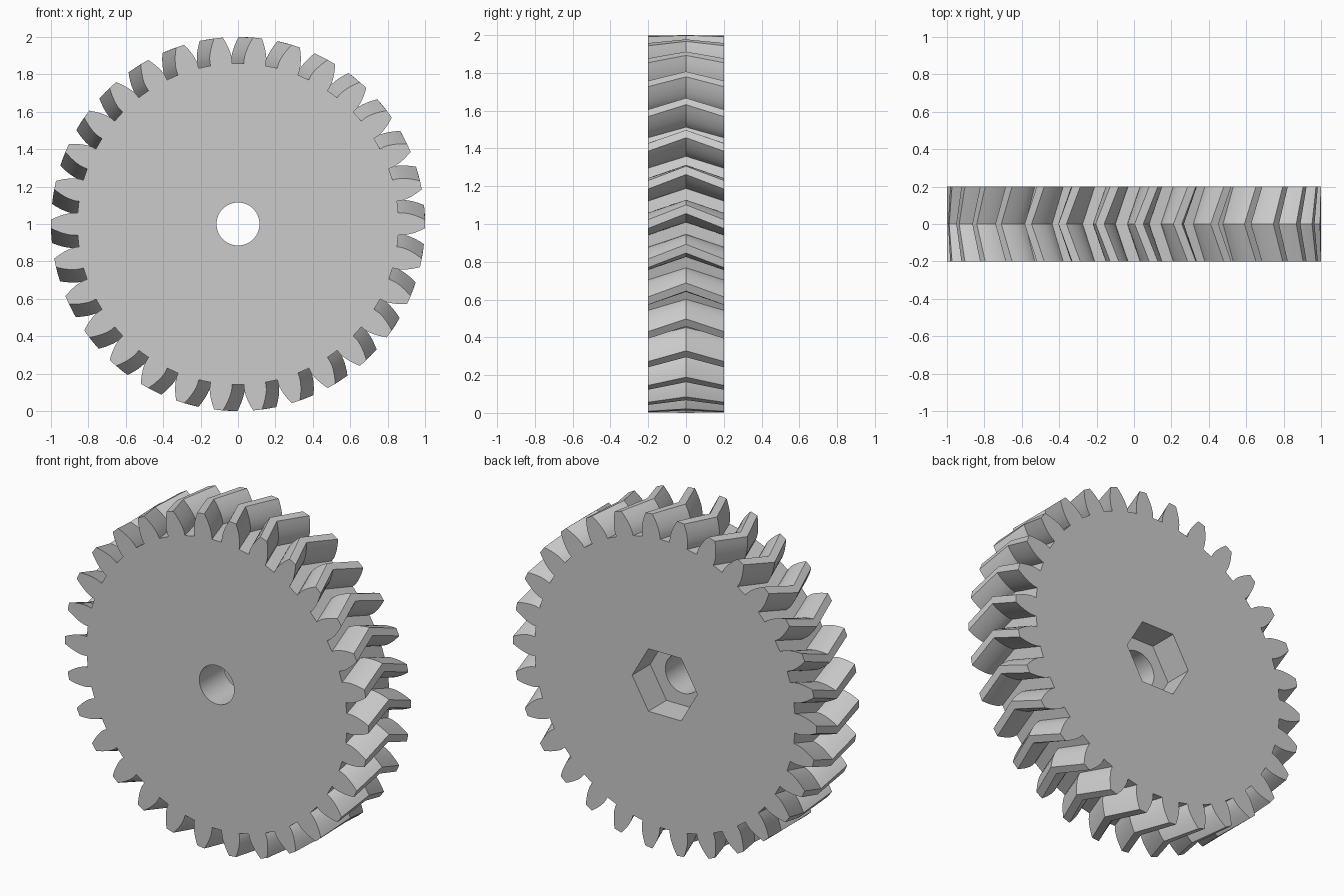
import bpy, bmesh
from math import sin, cos, tan, acos, pi, radians
from mathutils import Matrix

cube = bpy.data.objects.get("Cube")
if cube:
    bpy.data.objects.remove(cube, do_unlink=True)

TEETH = 30
TIP_R, PITCH_R, ROOT_R = 1.0, 0.9375, 0.859
PRESSURE = radians(20)
BASE_R = PITCH_R * cos(PRESSURE)
HALF_WIDTH = 0.2
TWIST = radians(4.5)
STEPS = 6

grey = bpy.data.materials.new("light grey")
grey.use_nodes = True
colour = (0.6, 0.6, 0.6, 1)
grey.diffuse_color = colour
grey.node_tree.nodes["Principled BSDF"].inputs["Base Color"].default_value = colour


def involute(angle):
    return tan(angle) - angle


def half_angle(r):
    """Half the angular thickness of a tooth at radius r."""
    a = acos(min(1, BASE_R / r)) if r > BASE_R else 0
    return pi / (2 * TEETH) + involute(PRESSURE) - involute(a)


def gear_profile():
    """Polar outline: radial root, involute flanks, narrow tip."""
    radii = [ROOT_R] + [BASE_R + (TIP_R - BASE_R) * i / STEPS for i in range(STEPS + 1)]
    tooth = [(r, -half_angle(r)) for r in radii]
    tooth += [(r, -a) for r, a in reversed(tooth)]
    return [(r, a + 2 * pi * k / TEETH) for k in range(TEETH) for r, a in tooth]


def finish(name, bm):
    bmesh.ops.recalc_face_normals(bm, faces=bm.faces)
    mesh = bpy.data.meshes.new(name)
    bm.to_mesh(mesh)
    bm.free()
    mesh.materials.append(grey)
    obj = bpy.data.objects.new(name, mesh)
    bpy.context.collection.objects.link(obj)
    return obj


def prism(name, sides, radius, y0, y1):
    """Prism along y with a corner pointing to +x."""
    bm = bmesh.new()
    place = (Matrix.Translation((0, (y0 + y1) / 2, 1))
             @ Matrix.Rotation(pi / 2, 4, "X") @ Matrix.Rotation(pi / 2, 4, "Z"))
    bmesh.ops.create_cone(bm, cap_ends=True, segments=sides, radius1=radius,
                          radius2=radius, depth=y1 - y0, matrix=place)
    return finish(name, bm)


# Herringbone gear body: outline twisted to the middle and back again
profile = gear_profile()
bm = bmesh.new()
rings = []
for y, turn in ((-HALF_WIDTH, 0), (0, TWIST), (HALF_WIDTH, 0)):
    rings.append([bm.verts.new((r * cos(a + turn), y, 1 + r * sin(a + turn)))
                  for r, a in profile])
count = len(profile)
for low, high in zip(rings, rings[1:]):
    for i in range(count):
        j = (i + 1) % count
        bm.faces.new((low[i], low[j], high[j], high[i]))
bm.faces.new(rings[0])
bm.faces.new(rings[-1])
gear = finish("herringbone_gear", bm)

# Round shaft bore, and hexagonal nut pocket in the back
cutters = [prism("bore_cutter", 48, 0.115, -0.5, 0.5),
           prism("nut_pocket_cutter", 6, 0.215, 0.03, 0.5)]
bpy.ops.object.select_all(action="DESELECT")
bpy.context.view_layer.objects.active = gear
gear.select_set(True)
for cutter in cutters:
    cutter.hide_render = True
    mod = gear.modifiers.new(cutter.name, "BOOLEAN")
    mod.operation = "DIFFERENCE"
    mod.solver = "EXACT"
    mod.object = cutter
    bpy.ops.object.modifier_apply(modifier=mod.name)
    bpy.data.objects.remove(cutter, do_unlink=True)

bpy.ops.object.shade_smooth_by_angle(angle=radians(20))
